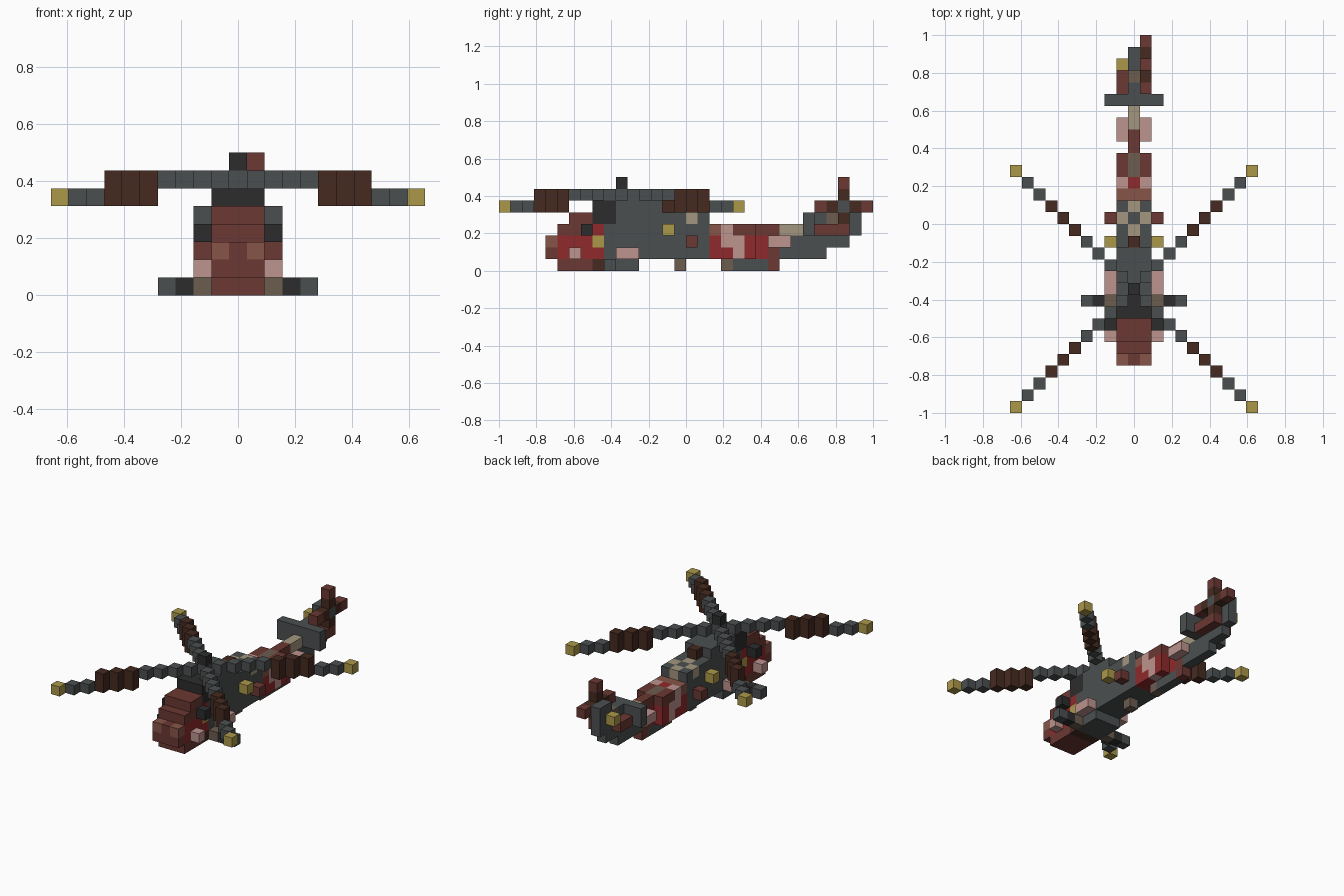
import bpy
import bmesh
from mathutils import Vector

default_cube = bpy.data.objects.get("Cube")
if default_cube:
    bpy.data.objects.remove(default_cube, do_unlink=True)

CELL = 1 / 16
PALETTE = {
    "slate": "4b4f50", "charcoal": "2c2c2d", "maroon": "6b3833",
    "red": "8f2a2b", "pink": "bd948f", "yellow": "ab984a",
    "brown": "452a20", "beige": "a3967f", "taupe": "6c5d50", "rust": "875548",
}


def linear(byte):
    value = byte / 255
    return value / 12.92 if value < 0.04 else ((value + 0.055) / 1.055) ** 2.4


def make_material(name, code):
    colour = [linear(c) for c in bytes.fromhex(code)] + [1]
    mat = bpy.data.materials.new(name)
    mat.use_nodes = True
    mat.diffuse_color = colour
    shader = mat.node_tree.nodes["Principled BSDF"]
    shader.inputs["Base Color"].default_value = colour
    shader.inputs["Roughness"].default_value = 0.9
    return mat


materials = {name: make_material(name, code) for name, code in PALETTE.items()}
blocks = {}


def span(value):
    low, high = value if isinstance(value, tuple) else (value, value)
    return range(low, high + 1)


def fill(part, colour, x, y, z, mirror=True):
    """Fill a range of block cells, mirrored across the centre plane."""
    for i in span(x):
        for j in span(y):
            for k in span(z):
                blocks[i, j, k] = (part, colour)
                if mirror:
                    blocks[-i, j, k] = (part, colour)


# Rounded nose
nose = "nose"
fill(nose, "maroon", x=(0, 1), y=(5, 7), z=0)
fill(nose, "brown", x=(0, 1), y=8, z=0)
fill(nose, "maroon", x=(0, 1), y=(4, 9), z=(1, 2))
fill(nose, "maroon", x=(0, 1), y=(5, 9), z=3)
fill(nose, "maroon", x=(0, 1), y=(6, 7), z=4)
fill(nose, "rust", x=1, y=4, z=2)
fill(nose, "red", x=1, y=(5, 8), z=(1, 2))
fill(nose, "red", x=1, y=8, z=3)
fill(nose, "yellow", x=1, y=8, z=2)
fill(nose, "pink", x=2, y=6, z=1)
fill(nose, "charcoal", x=2, y=7, z=3)

# Cabin and engine housing
cabin = "cabin"
fill(cabin, "slate", x=(0, 1), y=9, z=(1, 3))
fill(cabin, "charcoal", x=(0, 1), y=(8, 9), z=(4, 5))
fill(cabin, "slate", x=(0, 1), y=(10, 17), z=(1, 4))
fill(cabin, "slate", x=(0, 1), y=(10, 13), z=5)
fill(cabin, "brown", x=0, y=14, z=5)
fill(cabin, "beige", x=1, y=16, z=4)
fill(cabin, "beige", x=0, y=15, z=4)
fill(cabin, "beige", x=0, y=17, z=4)

# Side fittings
fitting = "side_fittings"
fill(fitting, "pink", x=2, y=(10, 11), z=1)
fill(fitting, "yellow", x=2, y=14, z=3)
fill(fitting, "maroon", x=2, y=16, z=2)

# Undercarriage and stub arms
gear = "undercarriage"
fill(gear, "slate", x=(0, 1), y=(9, 11), z=0)
fill(gear, "taupe", x=2, y=9, z=0)
fill(gear, "charcoal", x=3, y=9, z=0)
fill(gear, "slate", x=4, y=9, z=0)
fill(gear, "taupe", x=0, y=15, z=0)
fill(gear, "taupe", x=0, y=19, z=0)
fill(gear, "slate", x=0, y=(20, 22), z=0)
fill(gear, "maroon", x=0, y=23, z=0)

# Patched tail boom
boom = "tail_boom"
fill(boom, "red", x=(0, 1), y=(18, 19), z=(1, 3))
fill(boom, "rust", x=(0, 1), y=18, z=3)
fill(boom, "pink", x=1, y=19, z=(2, 3))
fill(boom, "red", x=(0, 1), y=(20, 21), z=(1, 2))
fill(boom, "pink", x=1, y=20, z=(1, 2))
fill(boom, "maroon", x=1, y=(20, 21), z=3)
fill(boom, "taupe", x=0, y=(20, 21), z=3)
fill(boom, "red", x=0, y=22, z=(1, 2))
fill(boom, "maroon", x=0, y=(22, 23), z=3)
fill(boom, "maroon", x=0, y=23, z=(1, 2))
fill(boom, "pink", x=1, y=(23, 24), z=2)
fill(boom, "slate", x=0, y=(24, 25), z=(1, 2))
fill(boom, "beige", x=0, y=(24, 25), z=3)

# Tail fin and stabiliser
fin = "tail_fin"
fill(fin, "slate", x=0, y=(26, 27), z=(1, 4))
fill(fin, "slate", x=0, y=(28, 29), z=(2, 4))
fill(fin, "taupe", x=0, y=28, z=4)
fill(fin, "slate", x=0, y=30, z=(3, 5))
fill(fin, "slate", x=0, y=29, z=5)
fill(fin, "maroon", x=1, y=(27, 28), z=3)
fill("stabiliser", "slate", x=(0, 2), y=26, z=(3, 4))

# Tail rotor on the left side, with its counterweight on the right
fill("tail_rotor", "slate", x=1, y=29, z=5, mirror=False)
for dy, dz in ((1, 0), (-1, 0), (0, 1), (0, -1)):
    for reach, colour in ((1, "brown"), (2, "maroon")):
        fill("tail_rotor", colour, x=1, y=29 + reach * dy,
             z=5 + reach * dz, mirror=False)
fill("tail_counterweight", "yellow", x=-1, y=29, z=4, mirror=False)

# Main rotor: four diagonal blades around a hub
hub_y = 10
fill("rotor_hub", "charcoal", x=0, y=hub_y, z=7)
fill("rotor_hub", "slate", x=0, y=hub_y, z=6)
for step in range(1, 11):
    if step < 5:
        colour, level = "slate", 6
    elif step < 8:
        colour, level = "brown", (5, 6)
    else:
        colour, level = ("yellow" if step == 10 else "slate"), 5
    for side in (-1, 1):
        fill("rotor_blades", colour, x=step, y=hub_y + side * step, z=level)


def build_part(part):
    """Turn the outer faces of one part's blocks into a mesh object."""
    names = list(materials)
    bm = bmesh.new()
    corners = {}

    def corner(point):
        key = tuple(round(c * 2) for c in point)
        if key not in corners:
            corners[key] = bm.verts.new((point.x * CELL,
                                         (point.y + 0.5) * CELL - 1,
                                         (point.z + 0.5) * CELL))
        return corners[key]

    axes = [Vector((1, 0, 0)), Vector((0, 1, 0)), Vector((0, 0, 1))]
    for cell, (owner, colour) in blocks.items():
        if owner != part:
            continue
        for a in range(3):
            u, v = axes[(a + 1) % 3] / 2, axes[(a + 2) % 3] / 2
            for sign in (-1, 1):
                normal = axes[a] * sign
                centre = Vector(cell)
                if tuple(int(c) for c in centre + normal) in blocks:
                    continue
                centre += normal / 2
                ring = [centre - u - v, centre + u - v,
                        centre + u + v, centre - u + v]
                face = bm.faces.new([corner(p) for p in ring[::sign]])
                face.material_index = names.index(colour)
    mesh = bpy.data.meshes.new(part)
    bm.to_mesh(mesh)
    bm.free()
    for mat in materials.values():
        mesh.materials.append(mat)
    bpy.context.collection.objects.link(bpy.data.objects.new(part, mesh))


for part_name in dict.fromkeys(owner for owner, _ in blocks.values()):
    build_part(part_name)
